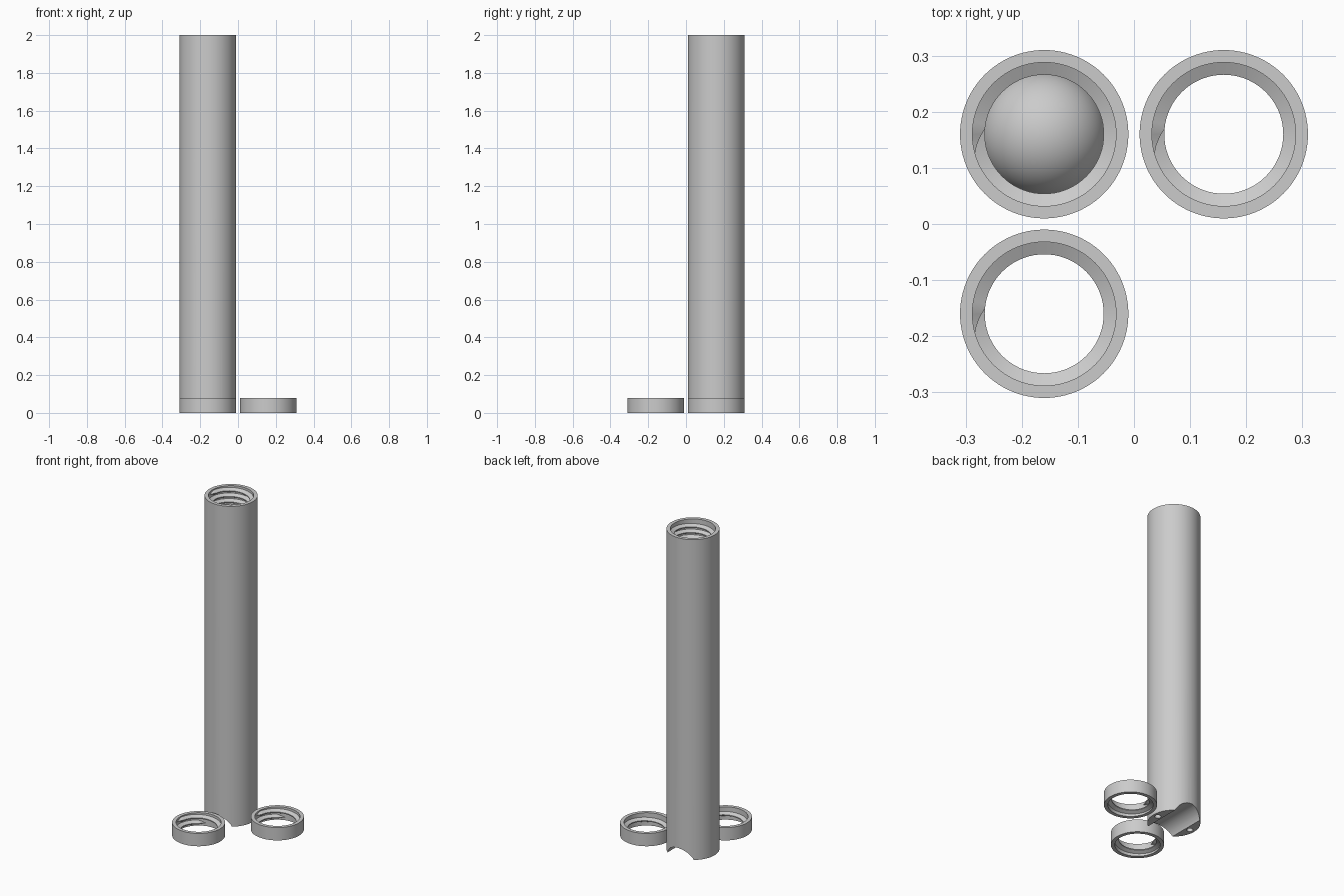
import bpy, bmesh, math
from mathutils import Matrix

if "Cube" in bpy.data.objects:
    bpy.data.objects.remove(bpy.data.objects["Cube"])

OUTER, BORE, CREST = 0.15, 0.128, 0.106
RING_H, TUBE_H, PITCH = 0.08, 2.0, 0.035
SEG = 96

grey = bpy.data.materials.new("light grey plastic")
grey.diffuse_color = (0.6, 0.6, 0.6, 1)
grey.use_nodes = True
grey.node_tree.nodes["Principled BSDF"].inputs["Base Color"].default_value = grey.diffuse_color


def finish(bm, name, loc):
    bmesh.ops.remove_doubles(bm, verts=bm.verts, dist=1e-5)
    bmesh.ops.recalc_face_normals(bm, faces=bm.faces)
    mesh = bpy.data.meshes.new(name)
    bm.to_mesh(mesh)
    bm.free()
    mesh.materials.append(grey)
    ob = bpy.data.objects.new(name, mesh)
    ob.location = loc
    bpy.context.collection.objects.link(ob)
    return ob


def activate(ob):
    bpy.ops.object.select_all(action='DESELECT')
    ob.select_set(True)
    bpy.context.view_layer.objects.active = ob


def smooth(ob):
    activate(ob)
    bpy.ops.object.shade_smooth_by_angle(angle=math.radians(35))


def lathe(name, profile, loc, closed):
    """Turn an (r, z) profile about the vertical axis."""
    bm = bmesh.new()
    vs = [bm.verts.new((r, 0, z)) for r, z in profile]
    edges = [bm.edges.new(p) for p in zip(vs, vs[1:])]
    if closed:
        edges.append(bm.edges.new((vs[-1], vs[0])))
    bmesh.ops.spin(bm, geom=vs + edges, cent=(0, 0, 0), axis=(0, 0, 1),
                   angle=2 * math.pi, steps=SEG, use_duplicate=False)
    bmesh.ops.dissolve_degenerate(bm, dist=1e-6, edges=bm.edges)
    return finish(bm, name, loc)


def thread(name, top, turns, loc):
    """Helical ridge inside a bore, fading out at both ends."""
    bm = bmesh.new()
    steps = int(turns * 72)
    rows = []
    for i in range(steps + 1):
        a = math.radians(195) - i / 72 * 2 * math.pi
        zc = top - 0.018 - PITCH * i / 72
        f = max(0.03, min(1, i / 4, (steps - i) / 4))
        r_in = BORE - (BORE - CREST) * f
        section = ((BORE + 0.003, 0.0155 * f), (r_in, 0.003 * f),
                   (r_in, -0.003 * f), (BORE + 0.003, -0.0155 * f))
        rows.append([bm.verts.new((r * math.cos(a), r * math.sin(a), zc + dz))
                     for r, dz in section])
    for p, q in zip(rows, rows[1:]):
        for k in range(4):
            j = (k + 1) % 4
            bm.faces.new((p[k], p[j], q[j], q[k]))
    bm.faces.new(rows[0])
    bm.faces.new(rows[-1])
    smooth(finish(bm, name, loc))


def cut(target, radius, depth, matrix):
    """Subtract a cylinder from the target."""
    bm = bmesh.new()
    bmesh.ops.create_cone(bm, cap_ends=True, segments=64, radius1=radius,
                          radius2=radius, depth=depth, matrix=matrix)
    cutter = finish(bm, "cutter", target.location)
    cutter.hide_render = True
    mod = target.modifiers.new("cut", 'BOOLEAN')
    mod.operation = 'DIFFERENCE'
    mod.solver = 'EXACT'
    mod.object = cutter
    bpy.context.view_layer.update()
    activate(target)
    bpy.ops.object.modifier_apply(modifier=mod.name)
    bpy.data.objects.remove(cutter, do_unlink=True)


# Long tube with a domed floor inside
spot = (-0.16, 0.16, 0)
floor, dome = 0.09, 0.112
profile = [(0, 0), (OUTER, 0), (OUTER, TUBE_H), (BORE, TUBE_H), (BORE, floor)]
for i in range(17):
    t = math.pi / 2 * i / 16
    profile.append((dome * math.cos(t) if i < 16 else 0, floor + dome * math.sin(t)))
tube = lathe("tube", profile, spot, False)

# Round channel across the foot, and a screw hole on each side of it
cut(tube, 0.096, 0.5, Matrix.Translation((0, 0, -0.033)) @ Matrix.Rotation(math.pi / 2, 4, 'X'))
for side in (-1, 1):
    cut(tube, 0.018, 0.12, Matrix.Translation((side * 0.118, 0, 0)))
smooth(tube)
thread("tube_thread", TUBE_H, 3.25, spot)

# Two loose threaded rings
for label, spot in (("right", (0.16, 0.16, 0)), ("front", (-0.16, -0.16, 0))):
    ring = lathe(label + "_ring", [(BORE, 0), (OUTER, 0), (OUTER, RING_H), (BORE, RING_H)], spot, True)
    smooth(ring)
    thread(label + "_ring_thread", RING_H, 2.25 - 1, spot)
